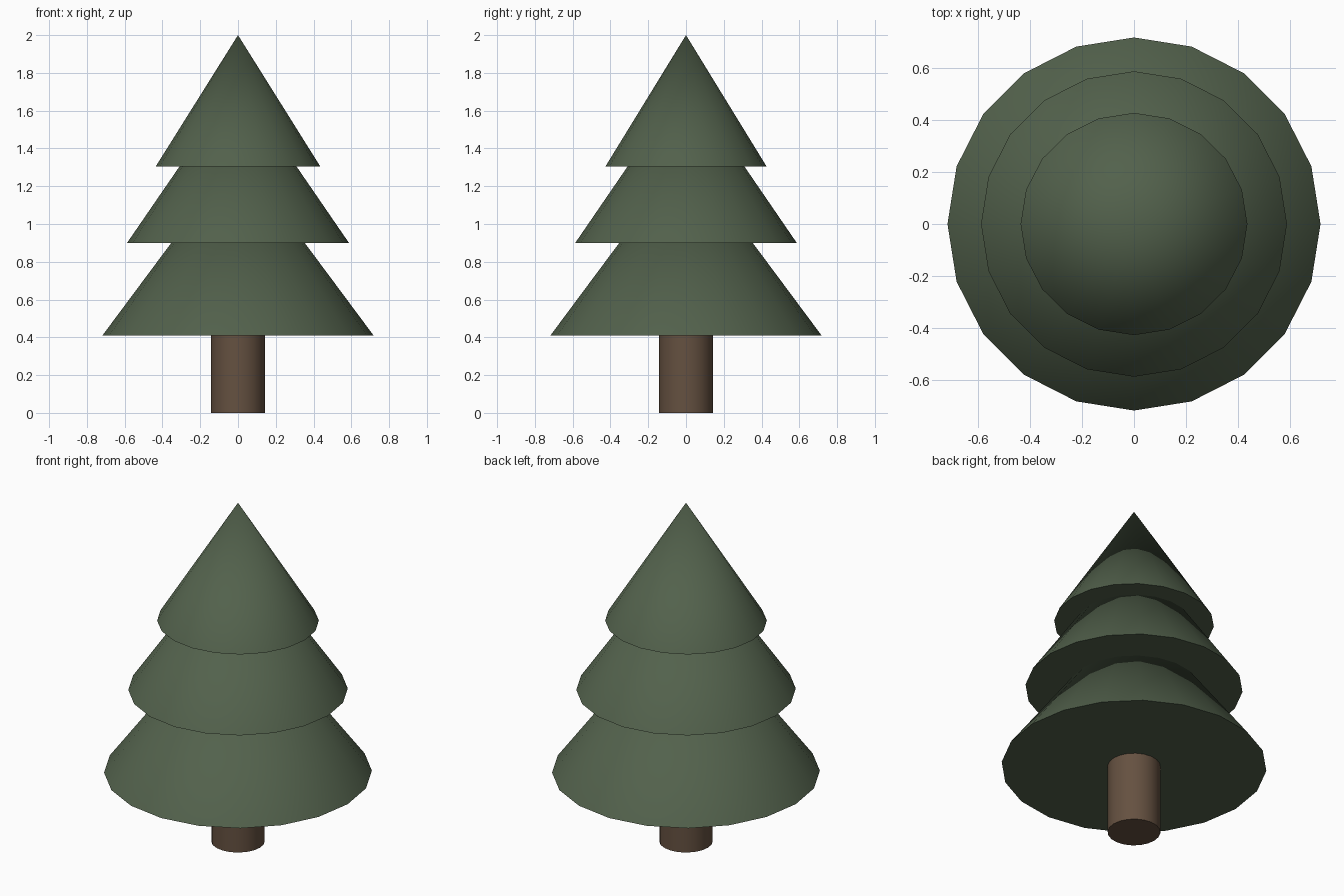
import bpy
from math import radians

if "Cube" in bpy.data.objects:
    bpy.data.objects.remove(bpy.data.objects["Cube"])

SIDES = 20


def material(name, color):
    mat = bpy.data.materials.new(name)
    mat.diffuse_color = color
    mat.use_nodes = True
    mat.node_tree.nodes["Principled BSDF"].inputs["Base Color"].default_value = mat.diffuse_color
    return mat


def finish(name, mat):
    obj = bpy.context.object
    obj.name = name
    obj.data.materials.append(mat)
    bpy.ops.object.transform_apply(location=False, rotation=False, scale=True)
    bpy.ops.object.shade_smooth_by_angle(angle=radians(40))


def tier(name, rx, ry, base, tip, mat):
    # Closed cone, slightly elliptical if rx and ry differ
    bpy.ops.mesh.primitive_cone_add(vertices=SIDES, radius1=1, radius2=0,
                                    depth=tip - base,
                                    location=(0, 0, (base + tip) / 2))
    bpy.context.object.scale = (rx, ry, 1)
    finish(name, mat)


green = material("needles", (0.085, 0.12, 0.072, 1))
brown = material("bark", (0.13, 0.082, 0.052, 1))

# Trunk
bpy.ops.mesh.primitive_cylinder_add(vertices=SIDES, radius=0.143, depth=0.45,
                                    location=(0, 0, 0.225))
finish("trunk", brown)

# Three overlapping foliage cones
tier("lower_foliage", 0.717, 0.717, 0.411, 1.375, green)
tier("middle_foliage", 0.588, 0.587, 0.899, 1.756, green)
tier("upper_foliage", 0.436, 0.427, 1.304, 2.0, green)
